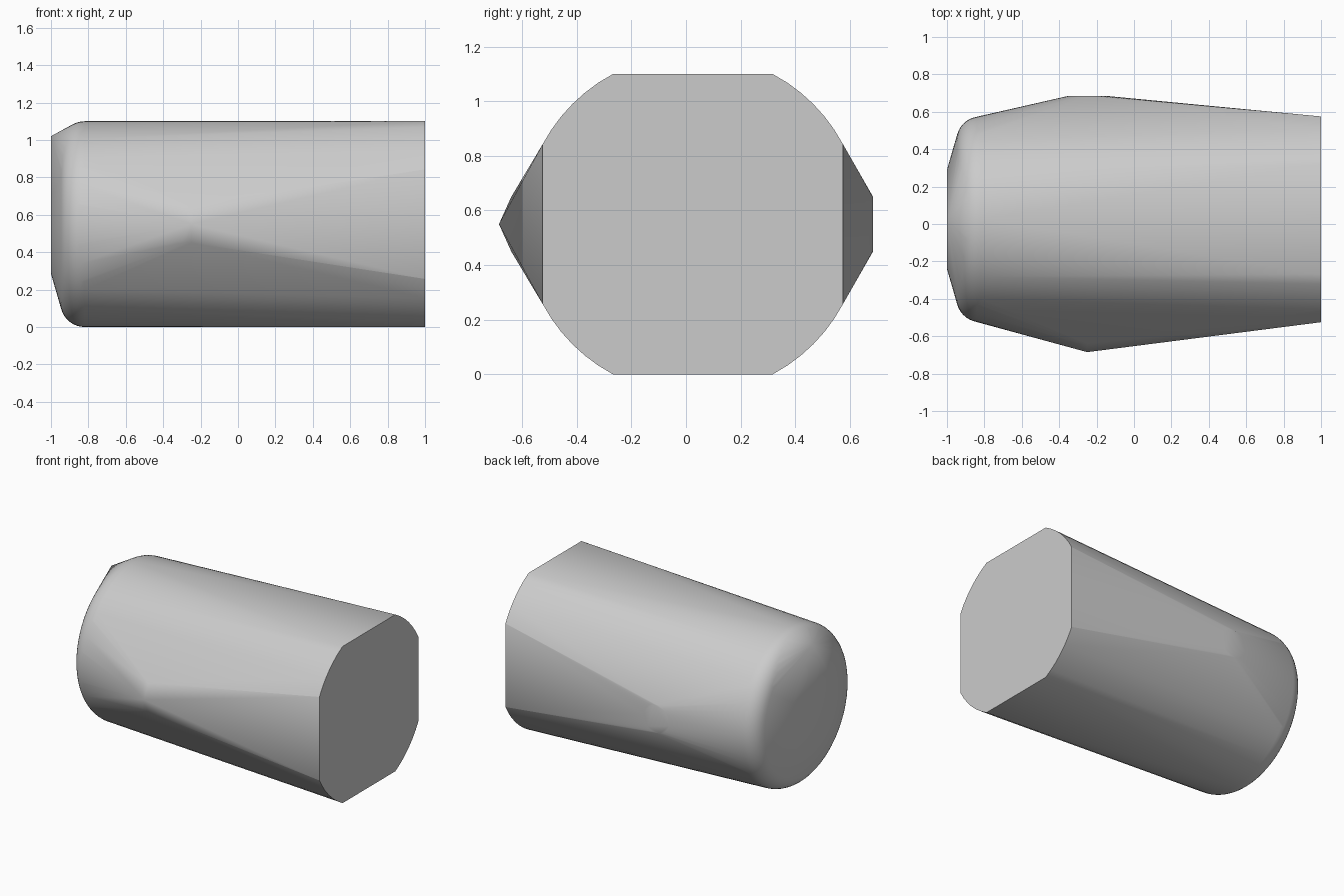
import bpy, bmesh, math

old = bpy.data.objects.get("Cube")
if old:
    bpy.data.objects.remove(old)

CY, CZ = 0.025, 0.55      # body axis
HALF = 0.55               # half width of the square-cut end
SEG = 64

mat = bpy.data.materials.new("plain grey")
mat.use_nodes = True
grey = (0.6, 0.6, 0.6, 1)
mat.diffuse_color = grey
mat.node_tree.nodes["Principled BSDF"].inputs["Base Color"].default_value = grey


def ring(x, r, limit=9.0):
    """Circle around the body axis, cut to a square of the given half width."""
    pts = []
    for i in range(SEG):
        a = math.tau * i / SEG
        y, z = r * math.cos(a), r * math.sin(a)
        if max(abs(y), abs(z)) <= limit:
            pts.append((x, CY + y, CZ + z))
    return pts


def side_disc(y, r):
    """Small upright disc on one flank."""
    return [(-0.25 + r * math.cos(math.tau * i / 24), y,
             CZ + r * math.sin(math.tau * i / 24)) for i in range(24)]


# Square-cut end: arcs at the corners, flats between them
points = ring(1.0, 0.623, HALF)
flat = math.sqrt(0.623 ** 2 - HALF ** 2)
for s in (-1, 1):
    for t in (-1, 1):
        points += [(1.0, CY + s * HALF, CZ + t * flat),
                   (1.0, CY + s * flat, CZ + t * HALF)]

# Rounded end: fillet, shallow cone and small flat face
for k in range(9):
    a = math.radians(90 - 75 * k / 8)
    points += ring(-0.82 - 0.13 * math.cos(a), 0.42 + 0.13 * math.sin(a))
points += ring(-1.0, 0.265)

# Pointed lip above the rounded end
points.append((-1.0, CY, 1.02))

# Flank bumps: blunt disc at the back, pointed one at the front
points += side_disc(0.685, 0.1)
points += side_disc(-0.64, 0.1)
points.append((-0.25, -0.685, CZ))

# Skin everything with one convex surface
bm = bmesh.new()
for p in points:
    bm.verts.new(p)
hull = bmesh.ops.convex_hull(bm, input=bm.verts[:])
loose = [v for v in bm.verts if not v.link_faces]
bmesh.ops.delete(bm, geom=loose, context='VERTS')
bmesh.ops.dissolve_limit(bm, angle_limit=math.radians(0.2),
                         verts=bm.verts[:], edges=bm.edges[:])
bmesh.ops.recalc_face_normals(bm, faces=bm.faces[:])
mesh = bpy.data.meshes.new("body")
bm.to_mesh(mesh)
bm.free()
mesh.materials.append(mat)
body = bpy.data.objects.new("body", mesh)
bpy.context.collection.objects.link(body)

bpy.ops.object.select_all(action='DESELECT')
body.select_set(True)
bpy.context.view_layer.objects.active = body
bpy.ops.object.shade_smooth_by_angle(angle=math.radians(30))
